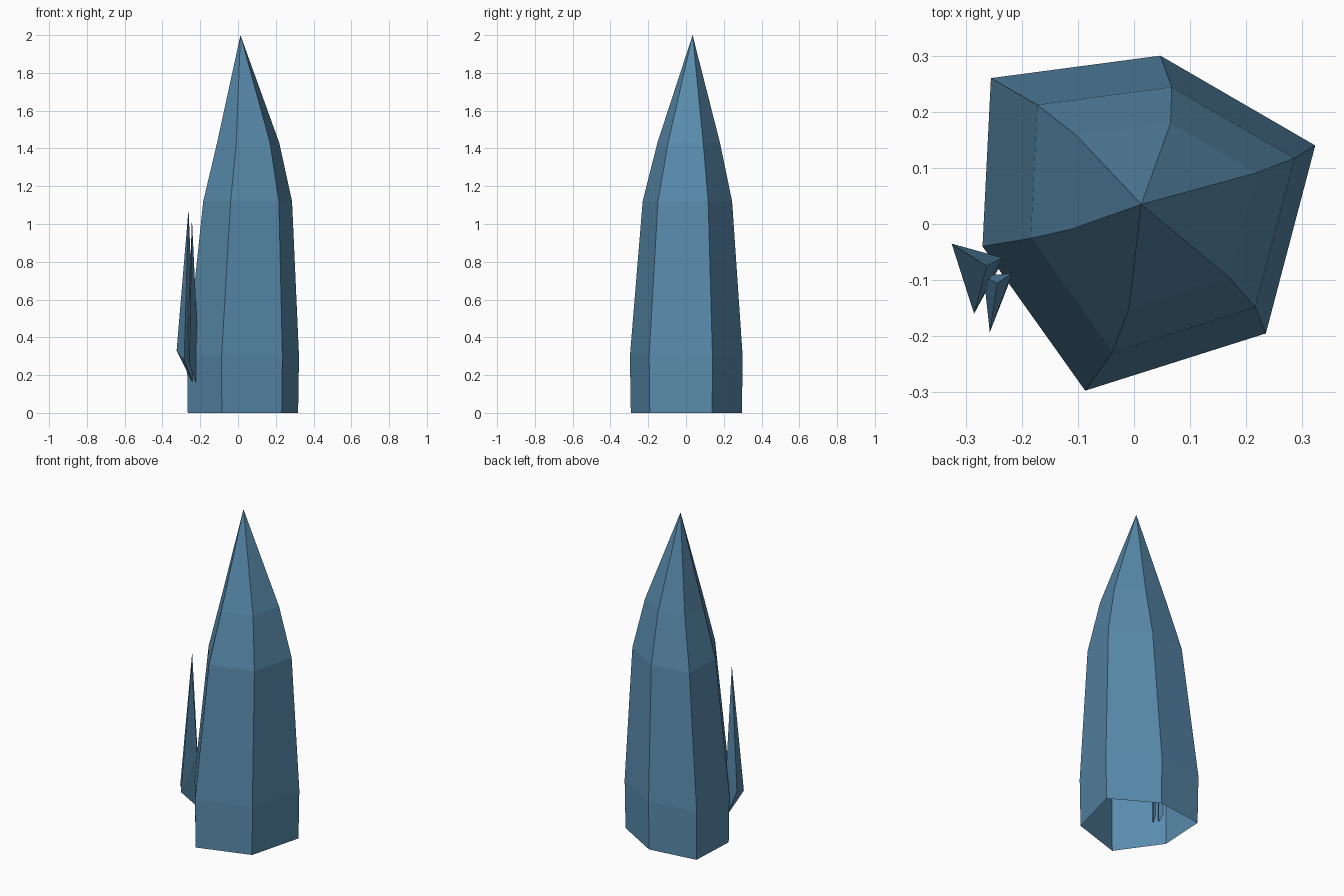
import bpy
import bmesh
from mathutils import Vector

# Remove the default cube only
default_cube = bpy.data.objects.get("Cube")
if default_cube:
    bpy.data.objects.remove(default_cube, do_unlink=True)

# Single crystal colour
crystal_blue = bpy.data.materials.new("crystal_blue")
crystal_blue.use_nodes = True
colour = (0.10, 0.26, 0.415, 1)
crystal_blue.diffuse_color = colour
for node in crystal_blue.node_tree.nodes:
    if node.type == "BSDF_PRINCIPLED":
        node.inputs["Base Color"].default_value = colour
        node.inputs["Roughness"].default_value = 0.8


def bridge_faces(bm, lower, upper):
    """Join two rings of equal length with quads."""
    count = len(lower)
    for i in range(count):
        j = (i + 1) % count
        bm.faces.new((lower[i], lower[j], upper[j], upper[i]))


def fan_faces(bm, ring, point):
    """Close a ring to a single point with triangles."""
    tip = bm.verts.new(point)
    count = len(ring)
    for i in range(count):
        bm.faces.new((ring[i], ring[(i + 1) % count], tip))


def finish_object(bm, name):
    """Turn the mesh into a flat shaded object with the crystal colour."""
    bmesh.ops.recalc_face_normals(bm, faces=bm.faces)
    mesh = bpy.data.meshes.new(name)
    bm.to_mesh(mesh)
    bm.free()
    mesh.materials.append(crystal_blue)
    obj = bpy.data.objects.new(name, mesh)
    bpy.context.scene.collection.objects.link(obj)
    return obj


# Main crystal: an irregular hexagon scaled up the axis, open underneath
outline = [(-0.27, -0.04), (-0.087, -0.297), (0.235, -0.195),
           (0.323, 0.14), (0.047, 0.30), (-0.255, 0.26)]
outline_centre = Vector((0, 0.03))
# Each level: height, scale of the outline, sideways drift
levels = [(0, 0.985, 0), (0.3, 1, 0), (1.12, 0.793, 0.03), (1.43, 0.555, 0.039)]

bm = bmesh.new()
rings = []
for height, scale, drift in levels:
    ring = []
    for corner in outline:
        flat = outline_centre + (Vector(corner) - outline_centre) * scale
        ring.append(bm.verts.new((flat.x + drift, flat.y, height)))
    rings.append(ring)
for lower, upper in zip(rings, rings[1:]):
    bridge_faces(bm, lower, upper)
fan_faces(bm, rings[-1], (0.013, 0.035, 2))
finish_object(bm, "main_crystal")


# Side shards: slim three sided spikes growing out of the crystal wall
def build_shard(name, girdle, tip, root):
    bm = bmesh.new()
    ring = [bm.verts.new(point) for point in girdle]
    fan_faces(bm, ring, tip)
    fan_faces(bm, ring, root)
    return finish_object(bm, name)


build_shard("outer_shard",
            [(-0.325, -0.035, 0.33), (-0.285, -0.16, 0.28), (-0.235, -0.06, 0.45)],
            (-0.262, -0.075, 1.08), (-0.232, -0.062, 0.14))
build_shard("inner_shard",
            [(-0.268, -0.092, 0.3), (-0.257, -0.193, 0.26), (-0.218, -0.088, 0.48)],
            (-0.244, -0.106, 1.03), (-0.216, -0.088, 0.14))
